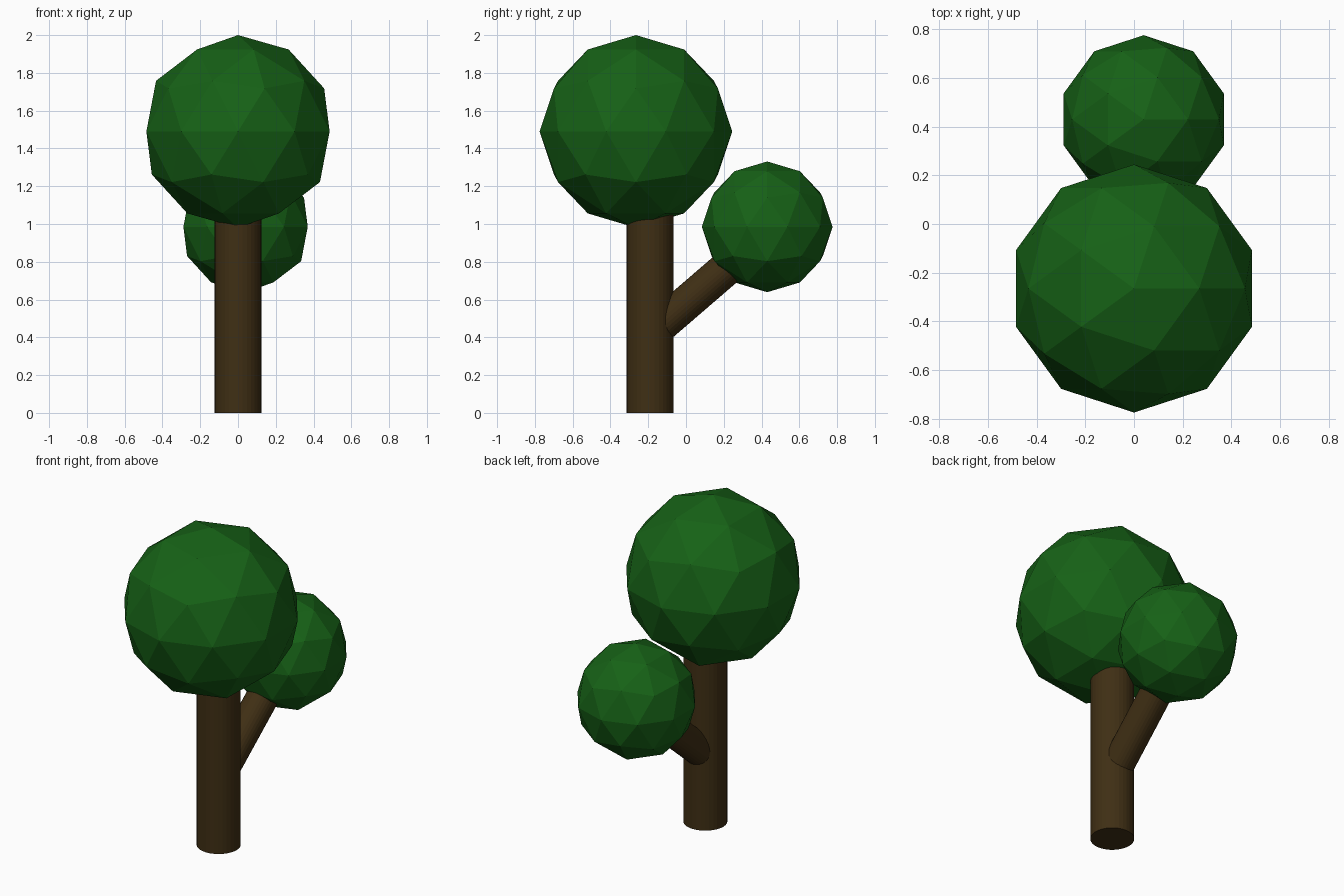
import bpy
from mathutils import Vector

if "Cube" in bpy.data.objects:
    bpy.data.objects.remove(bpy.data.objects["Cube"])


def material(name, rgb):
    m = bpy.data.materials.new(name)
    m.diffuse_color = (*rgb, 1)
    m.use_nodes = True
    m.node_tree.nodes["Principled BSDF"].inputs["Base Color"].default_value = m.diffuse_color
    return m


bark = material("bark", (0.05, 0.028, 0.007))
leaves = material("leaves", (0.008, 0.12, 0.008))


def rod(name, start, end, radius):
    a, b = Vector(start), Vector(end)
    bpy.ops.mesh.primitive_cylinder_add(vertices=32, radius=radius,
                                        depth=(b - a).length, location=(a + b) / 2)
    ob = bpy.context.object
    ob.rotation_euler = (b - a).to_track_quat('Z', 'Y').to_euler()
    ob.name = name
    ob.data.materials.append(bark)


def foliage(name, center, radius):
    bpy.ops.mesh.primitive_ico_sphere_add(subdivisions=2, radius=radius, location=center)
    ob = bpy.context.object
    ob.name = name
    ob.data.materials.append(leaves)


# Trunk and side branch, both running into the foliage
rod("trunk", (0, -0.19, 0), (0, -0.19, 1.15), 0.124)
rod("branch", (0, -0.14, 0.46), (0.02, 0.28, 0.822), 0.092)

# Faceted foliage balls
foliage("main_foliage", (0, -0.265, 1.49), 0.51)
foliage("side_foliage", (0.04, 0.43, 0.985), 0.346)
